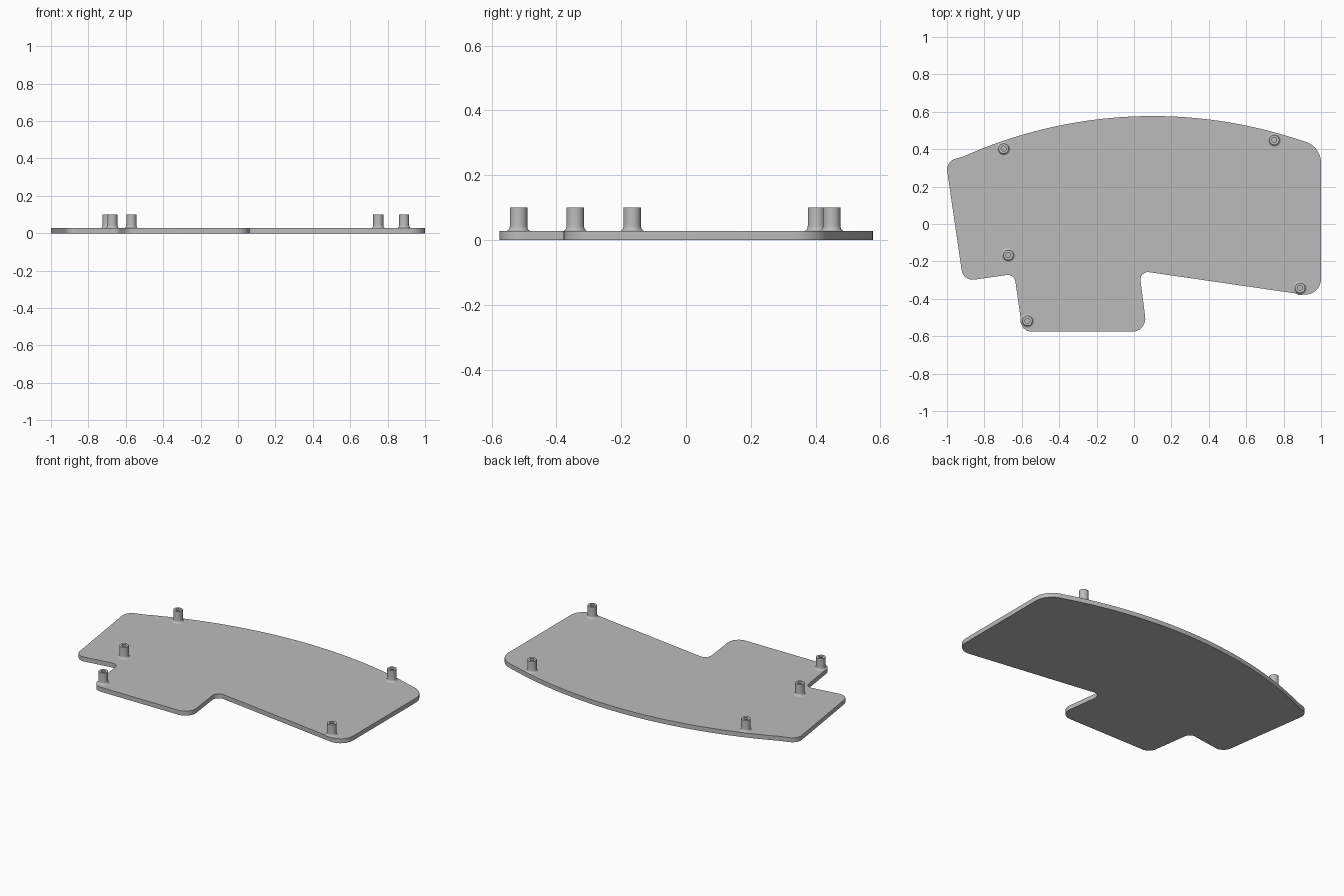
import bpy, bmesh, math
from mathutils import Vector

if "Cube" in bpy.data.objects:
    bpy.data.objects.remove(bpy.data.objects["Cube"], do_unlink=True)

THICK, TOP = 0.028, 0.1

grey = bpy.data.materials.new("plain_grey")
grey.use_nodes = True
grey.diffuse_color = (0.5, 0.5, 0.5, 1)
grey.node_tree.nodes["Principled BSDF"].inputs["Base Color"].default_value = (0.5, 0.5, 0.5, 1)


def finish(bm, name, angle):
    bmesh.ops.recalc_face_normals(bm, faces=bm.faces)
    mesh = bpy.data.meshes.new(name)
    bm.to_mesh(mesh)
    bm.free()
    mesh.materials.append(grey)
    obj = bpy.data.objects.new(name, mesh)
    bpy.context.collection.objects.link(obj)
    bpy.ops.object.select_all(action='DESELECT')
    obj.select_set(True)
    bpy.context.view_layer.objects.active = obj
    bpy.ops.object.shade_smooth_by_angle(angle=math.radians(angle))
    return obj


def fillet(prev, corner, nxt, radius, steps=10):
    """Points of a round corner between two straight edges."""
    a, b = (prev - corner).normalized(), (nxt - corner).normalized()
    half = a.angle(b) / 2
    centre = corner + (a + b).normalized() * radius / math.sin(half)
    reach = radius / math.tan(half)
    start, end = corner + a * reach - centre, corner + b * reach - centre
    sweep = start.angle_signed(end)
    ang = math.atan2(start.y, start.x)
    return [centre + radius * Vector((math.cos(ang - sweep * i / steps),
                                      math.sin(ang - sweep * i / steps)))
            for i in range(steps + 1)]


# Outline corners (x, y, radius), then the shallow arc along the back
corners = [(-1.006, 0.333, 0.06), (-0.913, -0.306, 0.06), (-0.64, -0.267, 0.04),
           (-0.596, -0.576, 0.055), (0.07, -0.576, 0.07), (0.028, -0.25, 0.04),
           (1.0, -0.391, 0.085), (1.0, 0.414, 0.12)]
ARC_R, ARC_X, ARC_TOP, N = 2.48, 0.1, 0.577, 48
for i in range(N + 1):
    x = 0.87 - 1.78 * i / N
    corners.append((x, ARC_TOP - ARC_R + math.sqrt(ARC_R ** 2 - (x - ARC_X) ** 2), 0))

outline = []
for i, (x, y, r) in enumerate(corners):
    p = Vector((x, y))
    if r:
        before = Vector(corners[i - 1][:2])
        after = Vector(corners[(i + 1) % len(corners)][:2])
        outline += fillet(before, p, after, r)
    else:
        outline.append(p)

# Base plate
bm = bmesh.new()
face = bm.faces.new([bm.verts.new((p.x, p.y, 0)) for p in outline])
ext = bmesh.ops.extrude_face_region(bm, geom=[face])
bmesh.ops.translate(bm, vec=(0, 0, THICK),
                    verts=[v for v in ext["geom"] if isinstance(v, bmesh.types.BMVert)])
finish(bm, "base_plate", 30)

# Hollow standoffs with a flared foot
HOLE, OUTER, FLARE = 0.013, 0.027, 0.011
profile = [(0, THICK + 0.002), (HOLE, THICK + 0.002), (HOLE, TOP), (OUTER, TOP)]
for i in range(7):
    t = math.pi / 2 * i / 6
    profile.append((OUTER + FLARE * (1 - math.cos(t)),
                    THICK + 0.016 * (1 - math.sin(t))))

spots = {"back_right": (-0.697, 0.403), "back_left": (0.75, 0.45),
         "middle_right": (-0.672, -0.166), "front_left": (0.888, -0.342),
         "front_right": (-0.57, -0.517)}
for name, (x, y) in spots.items():
    bm = bmesh.new()
    verts = [bm.verts.new((r, 0, z)) for r, z in profile]
    edges = [bm.edges.new(pair) for pair in zip(verts, verts[1:])]
    bmesh.ops.spin(bm, geom=verts + edges, cent=(0, 0, 0), axis=(0, 0, 1),
                   angle=math.tau, steps=32)
    bmesh.ops.remove_doubles(bm, verts=bm.verts, dist=1e-5)
    obj = finish(bm, name + "_standoff", 40)
    obj.location = (x, y, 0)
